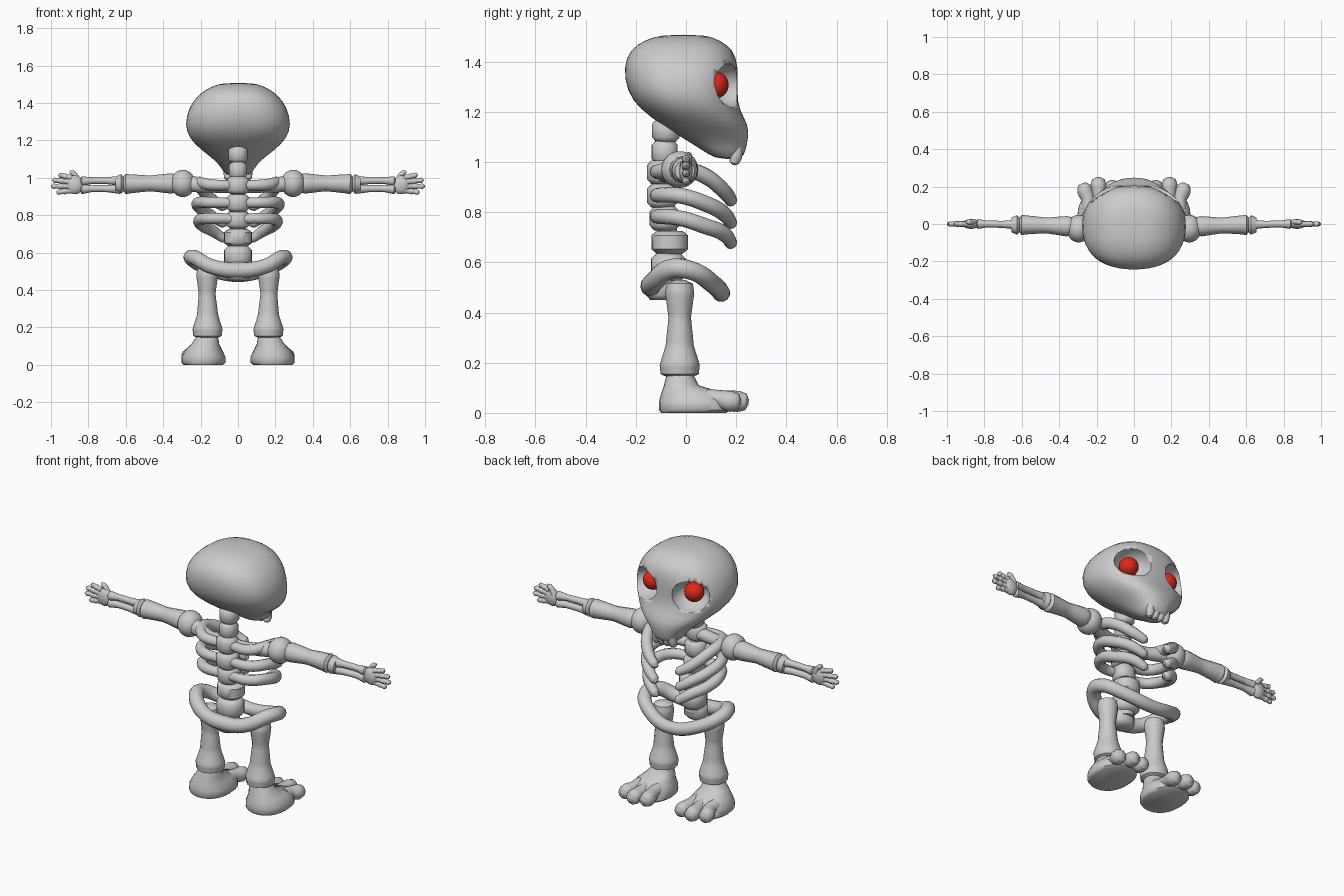
import bpy, bmesh, math
from mathutils import Matrix, Vector

if "Cube" in bpy.data.objects:
    bpy.data.objects.remove(bpy.data.objects["Cube"])


def finish(ob, mirror=False, angle=50):
    if mirror:
        ob.modifiers.new("mirror", "MIRROR").use_axis[0] = True
    bpy.ops.object.select_all(action='DESELECT')
    ob.select_set(True)
    bpy.context.view_layer.objects.active = ob
    bpy.ops.object.shade_smooth_by_angle(angle=math.radians(angle))
    return ob


def from_bmesh(name, bm):
    bmesh.ops.recalc_face_normals(bm, faces=bm.faces)
    me = bpy.data.meshes.new(name)
    bm.to_mesh(me)
    bm.free()
    ob = bpy.data.objects.new(name, me)
    bpy.context.collection.objects.link(ob)
    return ob


def ball(name, loc, size, mirror=False):
    bm = bmesh.new()
    bmesh.ops.create_uvsphere(bm, u_segments=24, v_segments=14, radius=1,
                              matrix=Matrix.Translation(loc) @ Matrix.Diagonal((*size, 1)))
    return finish(from_bmesh(name, bm), mirror)


def loft(name, rows, power=2.4, segs=24):
    """Stack of superellipse rings: (z, centre x, half width, back y, front y)."""
    bm = bmesh.new()
    rings = []
    for z, cx, hw, y0, y1 in rows:
        ring = []
        for i in range(segs):
            a = 2 * math.pi * i / segs
            c, s = math.cos(a), math.sin(a)
            u = math.copysign(abs(c) ** (2 / power), c)
            v = math.copysign(abs(s) ** (2 / power), s)
            ring.append(bm.verts.new((cx + hw * u, (y0 + y1) / 2 + (y1 - y0) / 2 * v, z)))
        rings.append(ring)
    for a, b in zip(rings, rings[1:]):
        for i in range(segs):
            j = (i + 1) % segs
            bm.faces.new((a[i], a[j], b[j], b[i]))
    bm.faces.new(rings[0])
    bm.faces.new(rings[-1])
    return from_bmesh(name, bm)


def bone(name, pts, mirror=True, closed=False):
    """Round tube through points (x, y, z, radius)."""
    cu = bpy.data.curves.new(name, 'CURVE')
    cu.dimensions = '3D'
    cu.bevel_depth, cu.bevel_resolution, cu.resolution_u = 1, 4, 6
    cu.use_fill_caps = True
    sp = cu.splines.new('BEZIER')
    sp.bezier_points.add(len(pts) - 1)
    sp.use_cyclic_u = closed
    for p, (x, y, z, r) in zip(sp.bezier_points, pts):
        p.co, p.radius = (x, y, z), r
        p.handle_left_type = p.handle_right_type = 'AUTO'
    ob = bpy.data.objects.new(name, cu)
    bpy.context.collection.objects.link(ob)
    bpy.ops.object.select_all(action='DESELECT')
    ob.select_set(True)
    bpy.context.view_layer.objects.active = ob
    bpy.ops.object.convert(target='MESH')
    return finish(bpy.context.object, mirror)


# Skull with carved eye sockets (face looks toward +y)
skull = loft("skull", [
    (1.508, 0, .08, -.09, .07), (1.49, 0, .14, -.16, .13), (1.45, 0, .21, -.225, .19),
    (1.38, 0, .265, -.252, .212), (1.28, 0, .288, -.238, .205), (1.21, 0, .262, -.185, .212),
    (1.15, 0, .20, -.10, .25), (1.10, 0, .13, -.02, .25), (1.05, 0, .085, .06, .24),
    (1.01, 0, .07, .12, .225)])
skull.modifiers.new("smooth", "SUBSURF").levels = 1
skull.modifiers["smooth"].render_levels = 1
socket = ball("socket_cutter", (.155, .19, 1.305), (.107, .12, .088), True)
socket.hide_render = True
socket.display_type = 'WIRE'
cut = skull.modifiers.new("sockets", "BOOLEAN")
cut.operation, cut.object, cut.solver = 'DIFFERENCE', socket, 'EXACT'
finish(skull, angle=40)
socket.hide_set(True)

# Upper teeth
for x in (.018, .054):
    bone("tooth", [(x, .205, 1.06, .022), (x, .2, 1.02, .023), (x, .192, .997, .019),
                   (x, .19, .988, .006)])

# Glowing eyes
red = bpy.data.materials.new("red")
red.diffuse_color = (.75, .02, .01, 1)
red.use_nodes = True
red.node_tree.nodes["Principled BSDF"].inputs["Base Color"].default_value = red.diffuse_color
eyes = ball("eyes", (.135, .116, 1.307), (.054, .054, .054), True)
eyes.data.materials.append(red)

# Vertebrae (z, y, half width, half depth, half height)
for z, y, w, d, h in [(1.125, -.08, .052, .055, .045), (1.04, -.085, .048, .052, .045),
                      (.96, -.10, .06, .055, .047), (.865, -.095, .062, .06, .047),
                      (.775, -.085, .062, .06, .047), (.68, -.065, .075, .073, .046),
                      (.58, -.07, .075, .07, .055), (.50, -.10, .07, .06, .05)]:
    v = loft("vertebra", [(z - h, 0, w * .7, y - d * .7, y + d * .7),
                          (z - h * .6, 0, w, y - d, y + d),
                          (z + h * .6, 0, w, y - d, y + d),
                          (z + h, 0, w * .7, y - d * .7, y + d * .7)], 2.1, 20)
    finish(v)
bone("spinal_cord", [(0, -.08, 1.2, .032), (0, -.09, .95, .034), (0, -.075, .72, .04),
                     (0, -.07, .5, .045)], False)

# Ribs: back z, side z, front z, widest x
for zb, zs, zf, w in [(.96, .975, .845, .215), (.865, .865, .755, .215), (.78, .775, .675, .205)]:
    bone("rib", [(.02, -.11, zb, .026), (w * .7, -.105, zb + .003, .03), (w, -.02, zs, .031),
                 (w * .93, .075, zs - .03, .032), (w * .65, .15, zf + .04, .031),
                 (w * .36, .18, zf, .025), (w * .28, .183, zf - .008, .008)])

# Shoulder bars and joints
bone("shoulder_bar", [(.02, -.09, .955, .036), (.14, -.07, .955, .034), (.27, -.03, .97, .045)])
ball("shoulder", (.295, -.025, .97), (.066, .074, .073), True)

# Arms
bone("upper_arm", [(.31, -.015, .97, .045), (.36, -.012, .97, .054), (.47, -.008, .97, .042),
                   (.57, -.005, .968, .05), (.60, -.005, .967, .054), (.615, -.005, .967, .035)])
bone("elbow", [(.605, -.005, .967, .03), (.625, -.005, .967, .052), (.655, -.005, .966, .04)])
for z in (.985, .942):
    bone("forearm", [(.63, -.003, z - .002, .026), (.70, -.002, z, .019), (.78, 0, z, .018),
                     (.835, 0, z - .003, .026), (.845, 0, z - .003, .012)])

# Hands
ball("palm", (.872, 0, .962), (.046, .026, .05), True)
for x, z, x2, z2 in [(.89, 1.0, .955, 1.015), (.9, .978, .986, .988),
                     (.9, .955, .992, .955), (.89, .933, .965, .922)]:
    dx, dz = x2 - x, z2 - z
    bone("finger", [(x + dx * t, 0, z + dz * t, r) for t, r in
                    ((0, .017), (.35, .013), (.5, .016), (.7, .012), (.95, .014), (1.08, .005))])
bone("thumb", [(.855, .008, .985, .018), (.868, .01, 1.01, .014), (.885, .01, 1.027, .014),
               (.9, .01, 1.034, .005)])

# Pelvis ring
half = [(.14, -.125, .525, .04), (.235, -.055, .575, .04), (.25, .02, .568, .038),
        (.16, .105, .515, .037)]
ring = [(0, -.14, .505, .042)] + half + [(0, .14, .478, .036)]
ring += [(-x, y, z, r) for x, y, z, r in reversed(half)]
bone("pelvis", ring, False, True)

# Legs
bone("leg", [(.165, -.025, .53, .02), (.165, -.025, .515, .052), (.165, -.025, .48, .058),
             (.165, -.025, .38, .045), (.163, -.025, .27, .056), (.163, -.025, .19, .08),
             (.163, -.025, .155, .076), (.163, -.025, .14, .045)])

# Feet with three thick toes
foot = loft("foot", [(0, .185, .105, -.10, .16), (.012, .185, .118, -.108, .18),
                     (.045, .185, .117, -.108, .18), (.08, .183, .098, -.098, .15),
                     (.11, .175, .075, -.088, .05), (.15, .165, .058, -.078, .03)], 2.2)
finish(foot, True)
for x, y, x0 in [(.115, .235, .125), (.19, .25, .185), (.262, .22, .245)]:
    bone("toe", [(x0, .08, .06, .036), (x0, .13, .055, .036), (x, y - .04, .046, .042),
                 (x, y - .012, .044, .034), (x, y, .043, .010)])
